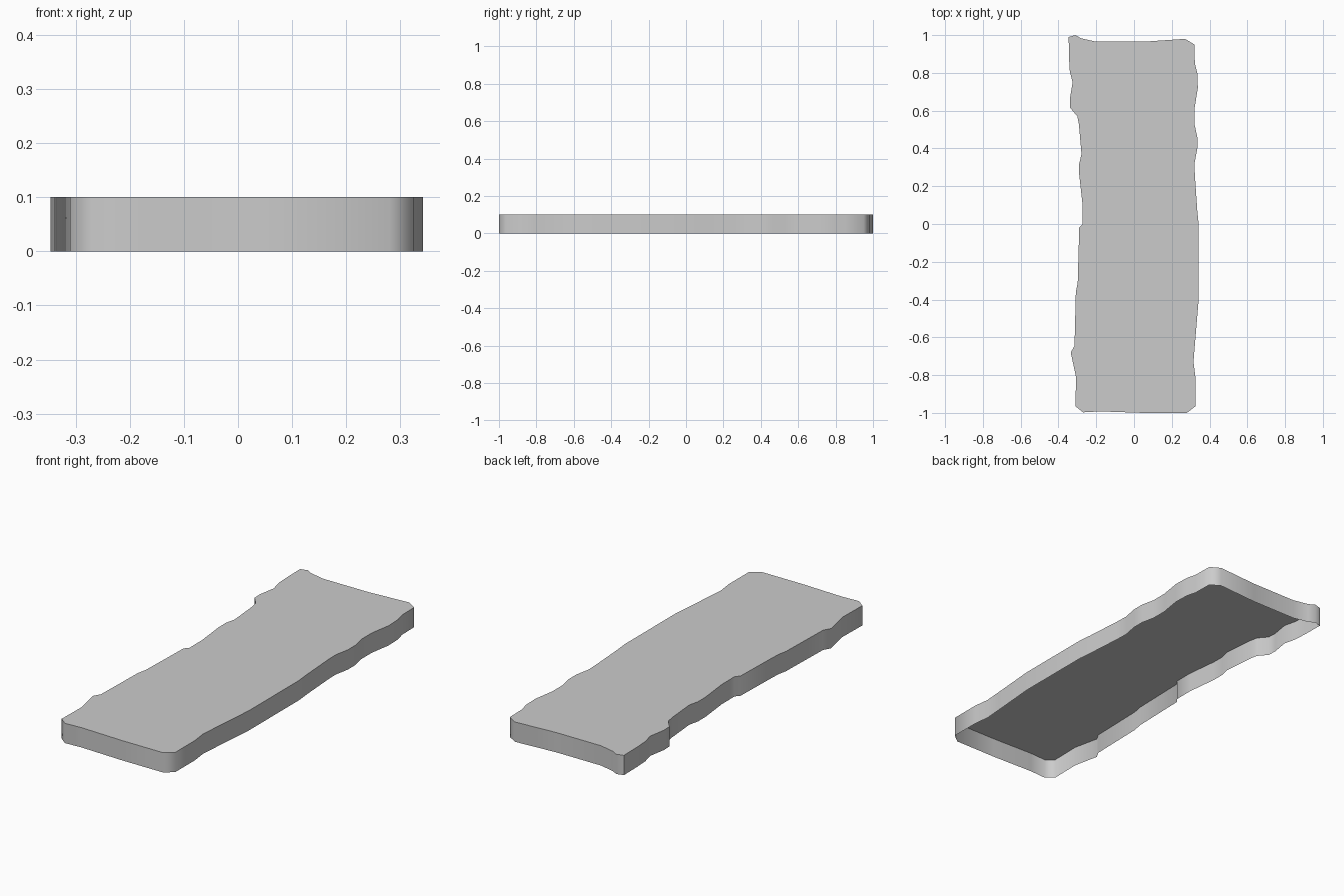
import bpy, bmesh, math

if "Cube" in bpy.data.objects:
    bpy.data.objects.remove(bpy.data.objects["Cube"])

HEIGHT = 0.10

# Worn plank outline, clockwise from the back left corner
outline = [
    # back end
    (-.346, .99), (-.31, 1.0), (-.28, .983), (-.20, .965), (.05, .965), (.27, .98),
    # right edge
    (.32, .95), (.322, .85), (.335, .80), (.338, .72), (.32, .61), (.32, .53),
    (.335, .46), (.335, .40), (.32, .32), (.322, .26), (.335, .07), (.342, 0),
    (.342, -.40), (.322, -.64), (.315, -.73), (.325, -.81), (.325, -.965),
    # front end
    (.28, -1.0), (.05, -1.0), (-.18, -.992), (-.27, -.997),
    # left edge
    (-.31, -.965), (-.307, -.81), (-.335, -.68), (-.315, -.645), (-.308, -.36),
    (-.298, -.31), (-.29, -.02), (-.272, 0), (-.272, .10), (-.29, .26),
    (-.29, .32), (-.278, .37), (-.292, .53), (-.30, .57), (-.338, .615),
    (-.34, .66), (-.325, .75), (-.34, .81), (-.344, .88),
]

# Plank: top face with side walls, open underneath
bm = bmesh.new()
top = [bm.verts.new((x, y, HEIGHT)) for x, y in outline]
rim = [bm.verts.new((x, y, 0)) for x, y in outline]
bm.faces.new(reversed(top))
for i in range(len(outline)):
    j = (i + 1) % len(outline)
    bm.faces.new((top[i], top[j], rim[j], rim[i]))
bm.normal_update()

mesh = bpy.data.meshes.new("plank")
bm.to_mesh(mesh)
bm.free()
plank = bpy.data.objects.new("plank", mesh)
bpy.context.collection.objects.link(plank)

# Smooth walls, sharp top edge
bpy.context.view_layer.objects.active = plank
plank.select_set(True)
bpy.ops.object.shade_smooth_by_angle(angle=math.radians(60))
